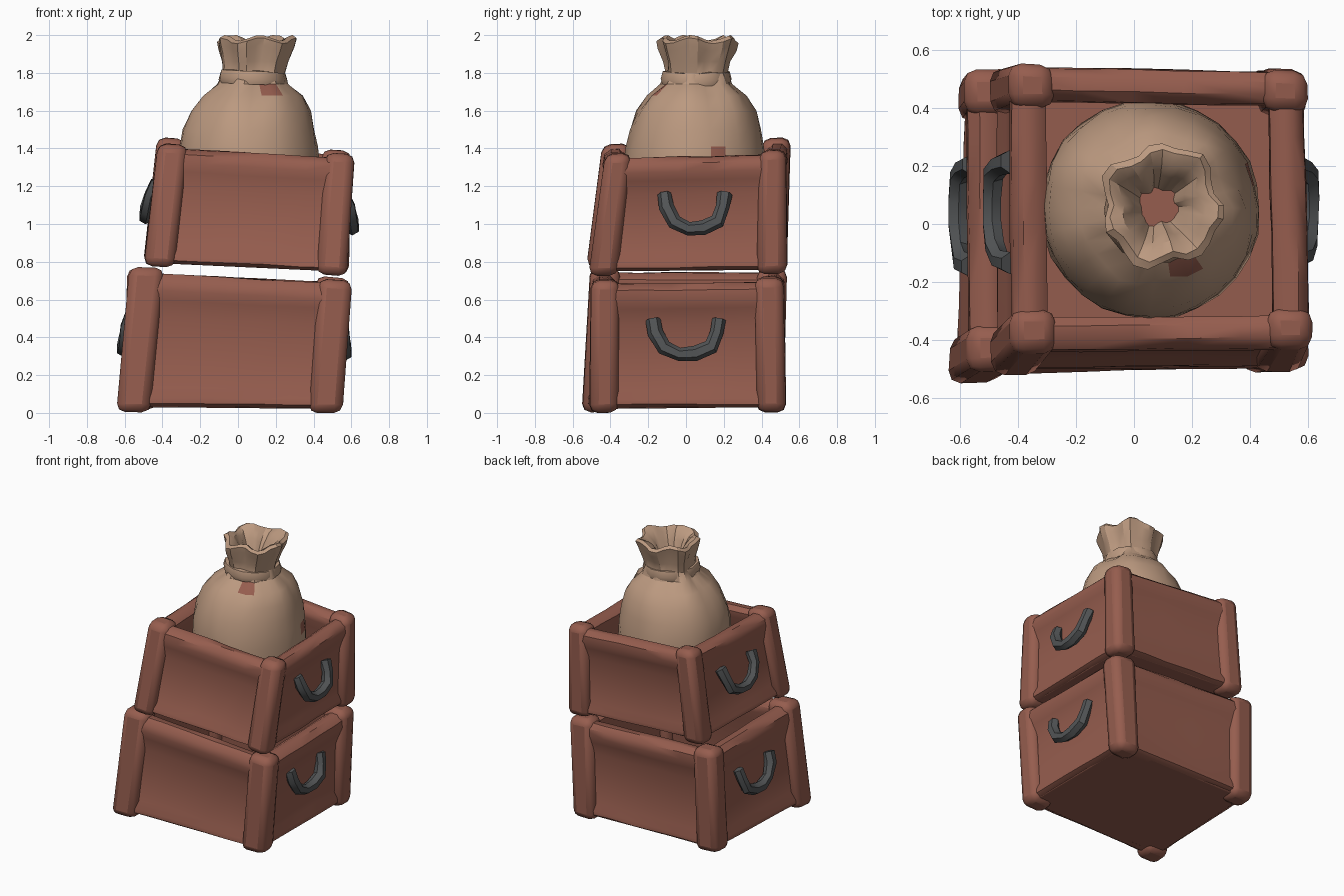
import bpy, bmesh, math, random
from mathutils import Vector

random.seed(4)
cube = bpy.data.objects.get("Cube")
if cube:
    bpy.data.objects.remove(cube, do_unlink=True)


def material(name, rgb):
    m = bpy.data.materials.new(name)
    m.use_nodes = True
    m.diffuse_color = (*rgb, 1)
    m.node_tree.nodes["Principled BSDF"].inputs["Base Color"].default_value = (*rgb, 1)
    return m


RED = material("red brown wood", (0.305, 0.11, 0.077))
CLOTH = material("tan burlap", (0.50, 0.32, 0.215))
IRON = material("dark iron", (0.085, 0.09, 0.093))


def finish(bm, name, mats, bevel=0, angle=35):
    bmesh.ops.recalc_face_normals(bm, faces=bm.faces)
    mesh = bpy.data.meshes.new(name)
    bm.to_mesh(mesh)
    bm.free()
    for m in mats:
        mesh.materials.append(m)
    ob = bpy.data.objects.new(name, mesh)
    bpy.context.collection.objects.link(ob)
    if bevel:
        mod = ob.modifiers.new("Bevel", "BEVEL")
        mod.width, mod.segments = bevel, 2
    bpy.ops.object.select_all(action="DESELECT")
    ob.select_set(True)
    bpy.context.view_layer.objects.active = ob
    bpy.ops.object.shade_smooth_by_angle(angle=math.radians(angle))


def bridge(bm, rings):
    """Join neighbouring closed rings with quads."""
    for a, b in zip(rings, rings[1:]):
        for k in range(len(a)):
            m = (k + 1) % len(a)
            bm.faces.new((a[k], a[m], b[m], b[k]))


def warp(corners, p, wobble):
    """Place a unit-box point inside a crooked box with eight given corners."""
    u, v, w = p
    fl, fr, br, bl, tfl, tfr, tbr, tbl = (Vector(c) for c in corners)
    low = fl.lerp(fr, u).lerp(bl.lerp(br, u), v)
    high = tfl.lerp(tfr, u).lerp(tbl.lerp(tbr, u), v)
    return low.lerp(high, w) + Vector([random.uniform(-wobble, wobble) for _ in range(3)])


def plank(name, corners, lo, hi, bevel):
    bm = bmesh.new()
    bmesh.ops.create_cube(bm, size=1)
    for vert in bm.verts:
        p = [lo[i] if vert.co[i] < 0 else hi[i] for i in range(3)]
        vert.co = warp(corners, p, 0.005)
    finish(bm, name, [RED], bevel)


# Wall cross-section (depth, height): sill, recessed panel, fat rounded rim, inside
WALL = [(0.05, 0.035), (0.022, 0.06), (0.022, 0.1), (0.042, 0.17), (0.045, 0.66), (0.022, 0.78),
        (0.008, 0.85), (0.012, 0.92), (0.045, 0.965), (0.09, 0.965), (0.125, 0.92),
        (0.128, 0.85), (0.10, 0.75), (0.095, 0.035)]


def wall(name, corners, place):
    bm = bmesh.new()
    steps = 5
    rings = []
    for i in range(steps + 1):
        s = 0.07 + 0.86 * i / steps
        rings.append([bm.verts.new(warp(corners, place(s, d, w), 0.003)) for d, w in WALL])
    bridge(bm, rings)
    bm.faces.new(rings[0])
    bm.faces.new(rings[-1])
    finish(bm, name, [RED], angle=42)


def crate(label, corners):
    # corner posts
    t = 0.15
    for side, u in (("right", 0), ("left", 1 - t)):
        for end, v in (("front", 0), ("back", 1 - t)):
            plank(f"{label}_{end}_{side}_post", corners, (u, v, 0), (u + t, v + t, 1), 0.045)
    # four framed walls
    sides = {"front": lambda s, d, w: (s, d, w), "back": lambda s, d, w: (s, 1 - d, w),
             "right": lambda s, d, w: (d, s, w), "left": lambda s, d, w: (1 - d, s, w)}
    for side, place in sides.items():
        wall(f"{label}_{side}_wall", corners, place)
    # floor
    plank(f"{label}_floor", corners, (0.05, 0.05, 0.03), (0.95, 0.95, 0.08), 0.008)


def handle(name, x, out, y, z, half):
    """Drooping U-shaped grip: hexagonal tube swept along a short path."""
    path = [(-1, 0.15, -0.02), (-0.93, 0.08, 0.02), (-0.66, 0, 0.04), (-0.2, -0.035, 0.05),
            (0.28, -0.03, 0.05), (0.76, 0.005, 0.045), (0.93, 0.08, 0.02), (1, 0.15, -0.02)]
    pts = [Vector((x + out * o, y + half * s, z + d)) for s, d, o in path]
    bm = bmesh.new()
    rings = []
    for i, p in enumerate(pts):
        along = (pts[min(i + 1, len(pts) - 1)] - pts[max(i - 1, 0)]).normalized()
        side = along.cross(Vector((1, 0, 0))).normalized()
        up = along.cross(side)
        r = random.uniform(0.034, 0.042)
        rings.append([bm.verts.new(p + r * (side * math.cos(k * math.pi / 3) + up * math.sin(k * math.pi / 3)))
                      for k in range(6)])
    bridge(bm, rings)
    bm.faces.new(rings[0])
    bm.faces.new(rings[-1])
    finish(bm, name, [IRON], angle=40)


def sack():
    # (height, radius, fold depth)
    profile = [(0.83, 0.28, 0), (0.9, 0.35, 0), (1.12, 0.38, 0), (1.33, 0.375, 0.005),
               (1.41, 0.366, 0.006), (1.5, 0.35, 0.01), (1.6, 0.315, 0.02), (1.68, 0.262, 0.04),
               (1.74, 0.185, 0.07), (1.80, 0.165, 0.04), (1.86, 0.175, 0.07), (1.93, 0.198, 0.07),
               (1.97, 0.207, 0.07), (1.985, 0.185, 0.07), (1.965, 0.145, 0.08), (1.91, 0.105, 0.1),
               (1.82, 0.065, 0.1)]
    n = 28
    bm = bmesh.new()
    rings = []
    for z, r, fold in profile:
        lean = max(0, z - 1.5) / 0.5
        ring = []
        for k in range(n):
            a = math.tau * k / n
            rr = r * (1 + fold * math.cos(7 * a + 0.6) + fold * 0.8 * math.cos(4 * a + 2))
            rr += random.uniform(-0.005, 0.005)
            dz = 0.016 * math.cos(5 * a + 1) if z > 1.9 else 0
            ring.append(bm.verts.new((0.055 + 0.045 * lean + rr * math.cos(a),
                                      0.05 + 0.015 * lean + rr * math.sin(a), z + dz)))
        rings.append(ring)
    bridge(bm, rings)
    bm.faces.new(rings[0])
    # the deep throat and two stained patches
    bm.faces.new(rings[-1]).material_index = 1
    stains = (Vector((0.165, -0.12, 1.71)), Vector((0.41, 0.155, 1.37)))
    for f in bm.faces:
        if any((f.calc_center_median() - s).length < 0.06 for s in stains):
            f.material_index = 1
    finish(bm, "sack", [CLOTH, RED], angle=30)


def sack_tie():
    # gathered collar around the neck
    bm = bmesh.new()
    n = 14
    section = [(0.15, 1.735), (0.18, 1.735), (0.189, 1.765), (0.178, 1.805), (0.15, 1.808)]
    rings = []
    for k in range(n):
        a = math.tau * k / n
        j = random.uniform(-0.007, 0.007)
        rings.append([bm.verts.new((0.08 + (r + j) * math.cos(a), 0.055 + (r + j) * math.sin(a),
                                    z + j - 0.006 * math.cos(a))) for r, z in section])
    bridge(bm, rings + rings[:1])
    finish(bm, "sack_tie", [CLOTH])


# Corners run front-right, front-left, back-left, back-right: floor first, then rim
LOWER = [(-0.645, -0.55, 0.005), (0.555, -0.51, 0.0), (0.555, 0.53, 0.005), (-0.605, 0.515, 0.02),
         (-0.57, -0.505, 0.775), (0.605, -0.505, 0.70), (0.59, 0.515, 0.715), (-0.59, 0.535, 0.77)]
UPPER = [(-0.5, -0.525, 0.775), (0.575, -0.515, 0.725), (0.585, 0.535, 0.735), (-0.5, 0.535, 0.79),
         (-0.42, -0.44, 1.425), (0.62, -0.43, 1.365), (0.595, 0.53, 1.385), (-0.43, 0.555, 1.46)]
crate("lower_crate", LOWER)
crate("upper_crate", UPPER)

# grips on both ends of each crate
handle("lower_left_handle", 0.545, 0.4, 0.0, 0.345, 0.175)
handle("lower_right_handle", -0.575, -0.6, 0.03, 0.37, 0.175)
handle("upper_left_handle", 0.57, 0.7, 0.045, 1.01, 0.16)
handle("upper_right_handle", -0.445, -0.9, 0.04, 1.07, 0.175)

sack()
sack_tie()
